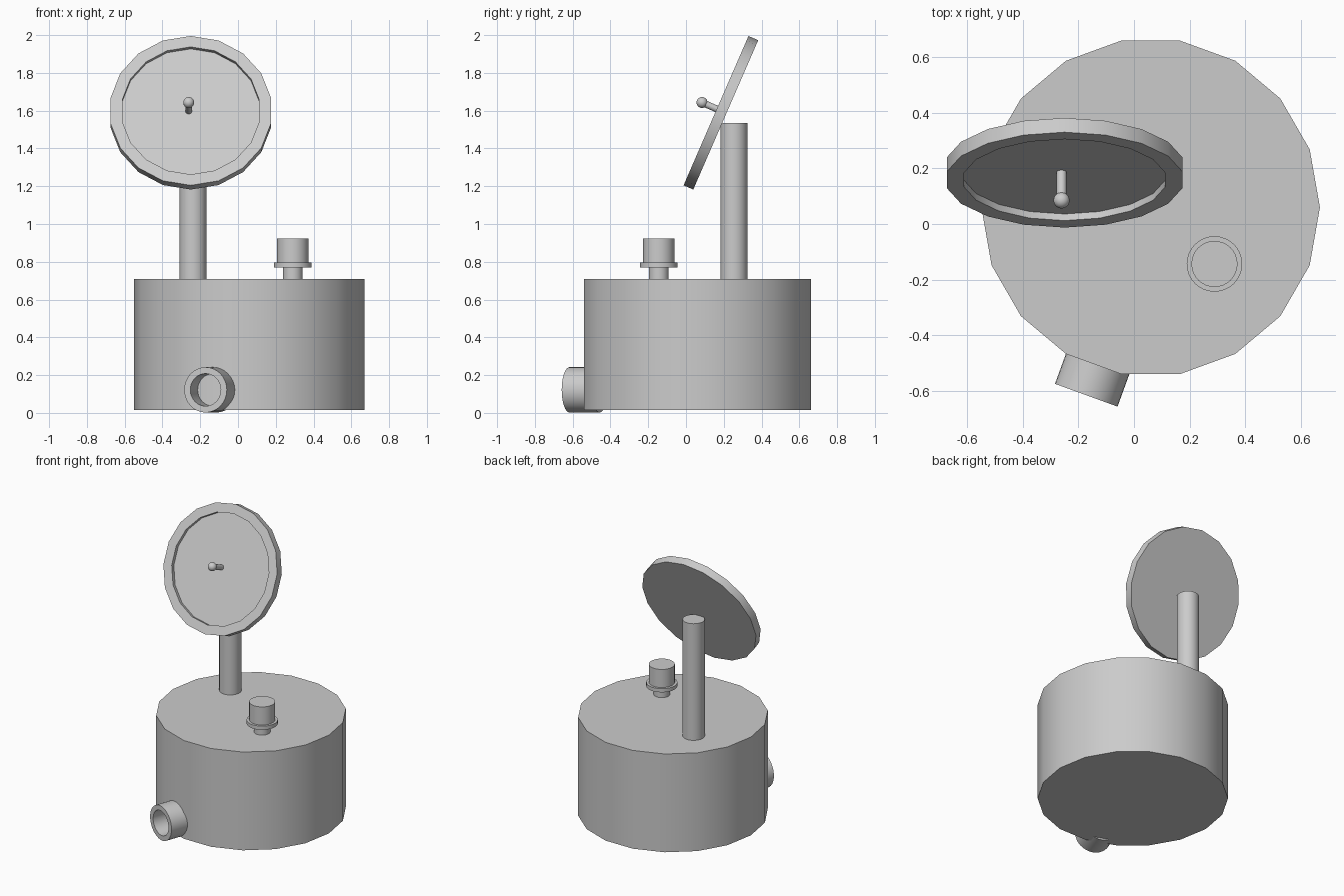
import bpy, bmesh
from math import radians, cos, sin, tau
from mathutils import Matrix, Vector

if "Cube" in bpy.data.objects:
    bpy.data.objects.remove(bpy.data.objects["Cube"])


def place(loc, rx=0, rz=0):
    return (Matrix.Translation(loc) @ Matrix.Rotation(radians(rz), 4, 'Z')
            @ Matrix.Rotation(radians(rx), 4, 'X'))


def finish(bm, name, matrix):
    bmesh.ops.recalc_face_normals(bm, faces=bm.faces[:])
    mesh = bpy.data.meshes.new(name)
    bm.to_mesh(mesh)
    bm.free()
    ob = bpy.data.objects.new(name, mesh)
    bpy.context.collection.objects.link(ob)
    ob.matrix_world = matrix
    bpy.ops.object.select_all(action='DESELECT')
    ob.select_set(True)
    bpy.context.view_layer.objects.active = ob
    bpy.ops.object.shade_smooth_by_angle(angle=radians(30))
    return ob


def lathe(name, profile, sides, matrix, phase=0, loop=False):
    """Spin (radius, height) points about local z; ends are capped unless loop."""
    bm = bmesh.new()
    rings = []
    for r, z in profile:
        rings.append([bm.verts.new((r * cos(tau * i / sides + phase),
                                    r * sin(tau * i / sides + phase), z))
                      for i in range(sides)])
    pairs = list(zip(rings, rings[1:]))
    if loop:
        pairs.append((rings[-1], rings[0]))
    else:
        bm.faces.new(rings[0])
        bm.faces.new(rings[-1])
    for a, b in pairs:
        for i in range(sides):
            j = (i + 1) % sides
            bm.faces.new((a[i], a[j], b[j], b[i]))
    return finish(bm, name, matrix)


# Drum body
lathe("drum_body", [(0.61, 0.015), (0.61, 0.71)], 18, place((0.06, 0.06, 0)))

# Open spout on the front face of the drum
lathe("spout", [(0.12, -0.17), (0.12, 0), (0.086, 0), (0.086, -0.17)], 32,
      place((-0.172, -0.617, 0.122), 90, -20), loop=True)

# Post
lathe("post", [(0.071, 0.70), (0.071, 1.535)], 32, place((-0.238, 0.254, 0)))

# Push button: stem, flange, cap
lathe("button", [(0.052, 0.70), (0.052, 0.77), (0.1, 0.77), (0.1, 0.796),
                 (0.083, 0.796), (0.083, 0.924)], 32, place((0.29, -0.144, 0)))

# Tilted dish with recessed face
dish = place((-0.25, 0.159, 1.60), 66.5)
lathe("dish", [(0.431, -0.056), (0.431, 0), (0.368, 0), (0.368, -0.026)], 18,
      dish, phase=radians(10))

# Pin and ball in the dish centre
pin = dish @ Matrix.Translation((-0.011, 0.01, 0))
lathe("pin", [(0.018, -0.035), (0.018, 0.085)], 24, pin)
ball = bmesh.new()
bmesh.ops.create_uvsphere(ball, u_segments=24, v_segments=16, radius=0.029)
finish(ball, "pin_ball", pin @ Matrix.Translation((0, 0, 0.085)))
